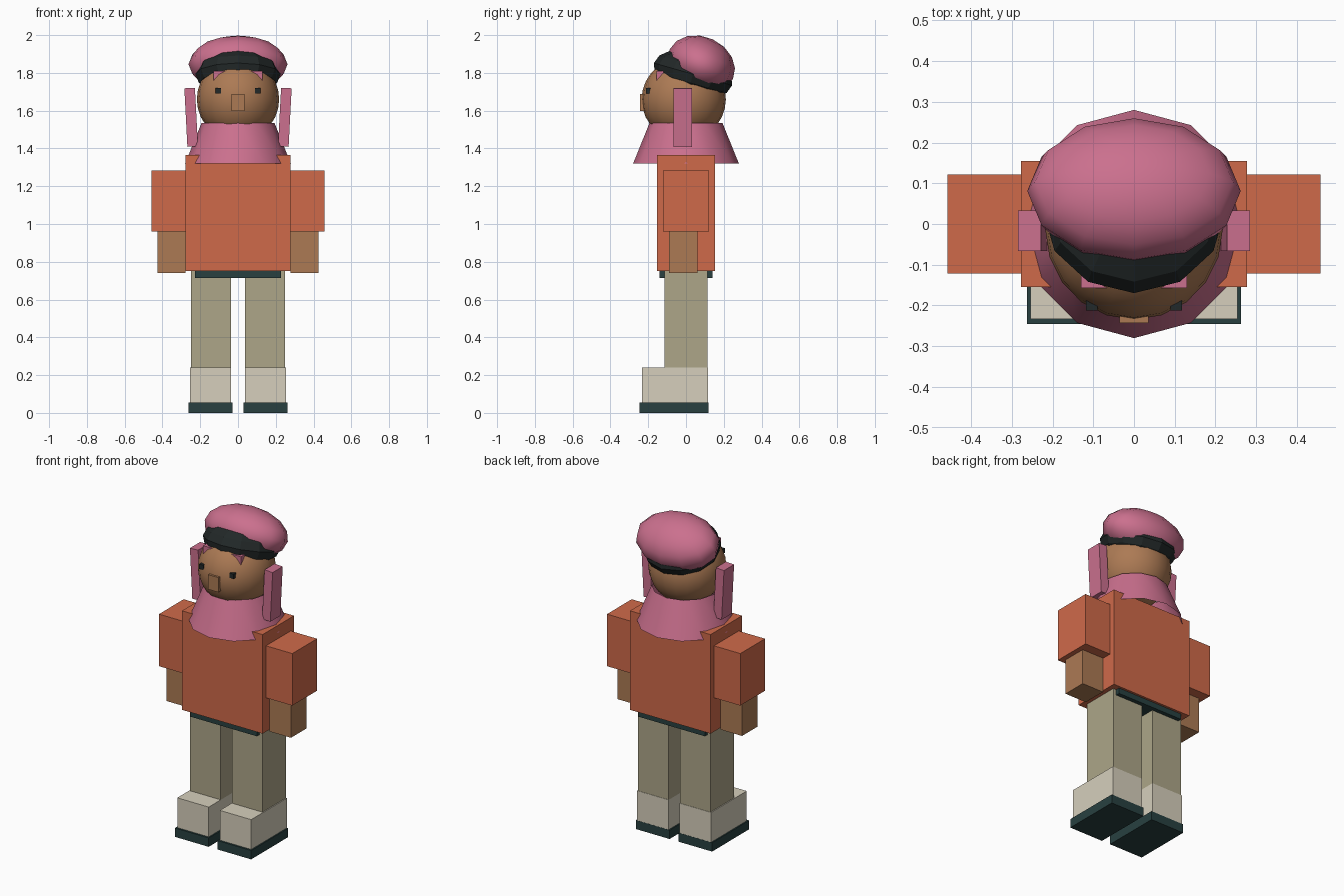
import bpy, math

if "Cube" in bpy.data.objects:
    bpy.data.objects.remove(bpy.data.objects["Cube"])


def material(name, rgb):
    m = bpy.data.materials.new(name)
    lin = [((c / 255 + 0.055) / 1.055) ** 2.4 for c in rgb]
    m.diffuse_color = (*lin, 1)
    m.use_nodes = True
    m.node_tree.nodes["Principled BSDF"].inputs["Base Color"].default_value = m.diffuse_color
    return m


SKIN = material("skin", (172, 122, 84))
ORANGE = material("orange", (207, 106, 74))
PINK = material("pink", (203, 112, 142))
KHAKI = material("khaki", (173, 166, 137))
CREAM = material("cream", (214, 207, 188))
DARK = material("dark", (40, 64, 64))
BLACK = material("hair_black", (34, 40, 40))


def finish(name, mat, smooth=False):
    o = bpy.context.object
    o.name = name
    o.data.materials.append(mat)
    if smooth:
        bpy.ops.object.shade_smooth()
    return o


def box(name, x, y, z, mat, tilt=0):
    """Box from (min, max) ranges, optionally tilted about y."""
    bpy.ops.mesh.primitive_cube_add(
        size=1, location=[sum(r) / 2 for r in (x, y, z)], rotation=(0, tilt, 0))
    bpy.context.object.scale = [r[1] - r[0] for r in (x, y, z)]
    return finish(name, mat)


def pair(name, x, y, z, mat, tilt=0):
    """Right and left copies of a box."""
    box(name + "_right", x, y, z, mat, tilt)
    box(name + "_left", (-x[1], -x[0]), y, z, mat, -tilt)


def ball(name, loc, radii, mat, seg, rings, tilt=0, smooth=True):
    bpy.ops.mesh.primitive_uv_sphere_add(
        segments=seg, ring_count=rings, radius=1, location=loc,
        rotation=(math.radians(tilt), 0, 0))
    bpy.context.object.scale = radii
    return finish(name, mat, smooth)


# Shoes and legs
pair("sole", (0.03, 0.262), (-0.245, 0.118), (0, 0.055), DARK)
pair("shoe", (0.038, 0.254), (-0.233, 0.117), (0.055, 0.24), CREAM)
pair("leg", (0.038, 0.248), (-0.115, 0.115), (0.24, 0.75), KHAKI)

# Body and arms
box("belt", (-0.227, 0.227), (-0.14, 0.14), (0.715, 0.76), DARK)
box("torso", (-0.277, 0.277), (-0.154, 0.154), (0.75, 1.365), ORANGE)
pair("sleeve", (0.277, 0.458), (-0.121, 0.121), (0.96, 1.283), ORANGE)
pair("forearm", (0.279, 0.427), (-0.09, 0.06), (0.74, 0.97), SKIN)

# Open flared collar around the neck
bpy.ops.mesh.primitive_cone_add(
    vertices=12, radius1=0.28, radius2=0.193, depth=0.215,
    end_fill_type='NOTHING', location=(0, 0, 1.4275))
finish("collar", PINK, True)

# Head and face
ball("head", (0, -0.012, 1.66), (0.218, 0.223, 0.22), SKIN, 20, 14)
box("nose", (-0.035, 0.035), (-0.243, -0.17), (1.597, 1.688), SKIN)
pair("eye", (0.09, 0.118), (-0.212, -0.16), (1.69, 1.72), BLACK)

# Hair, brim, cap and the two side flaps
ball("hair", (0, 0.037, 1.793), (0.225, 0.215, 0.12), BLACK, 12, 8, -16, False)
box("brim", (-0.13, 0.13), (-0.157, 0.0), (1.76, 1.81), PINK)
ball("cap", (0, 0.081, 1.846), (0.262, 0.185, 0.145), PINK, 12, 8, -25)
pair("side_flap", (0.22, 0.276), (-0.066, 0.033), (1.41, 1.72), PINK, math.radians(3))
